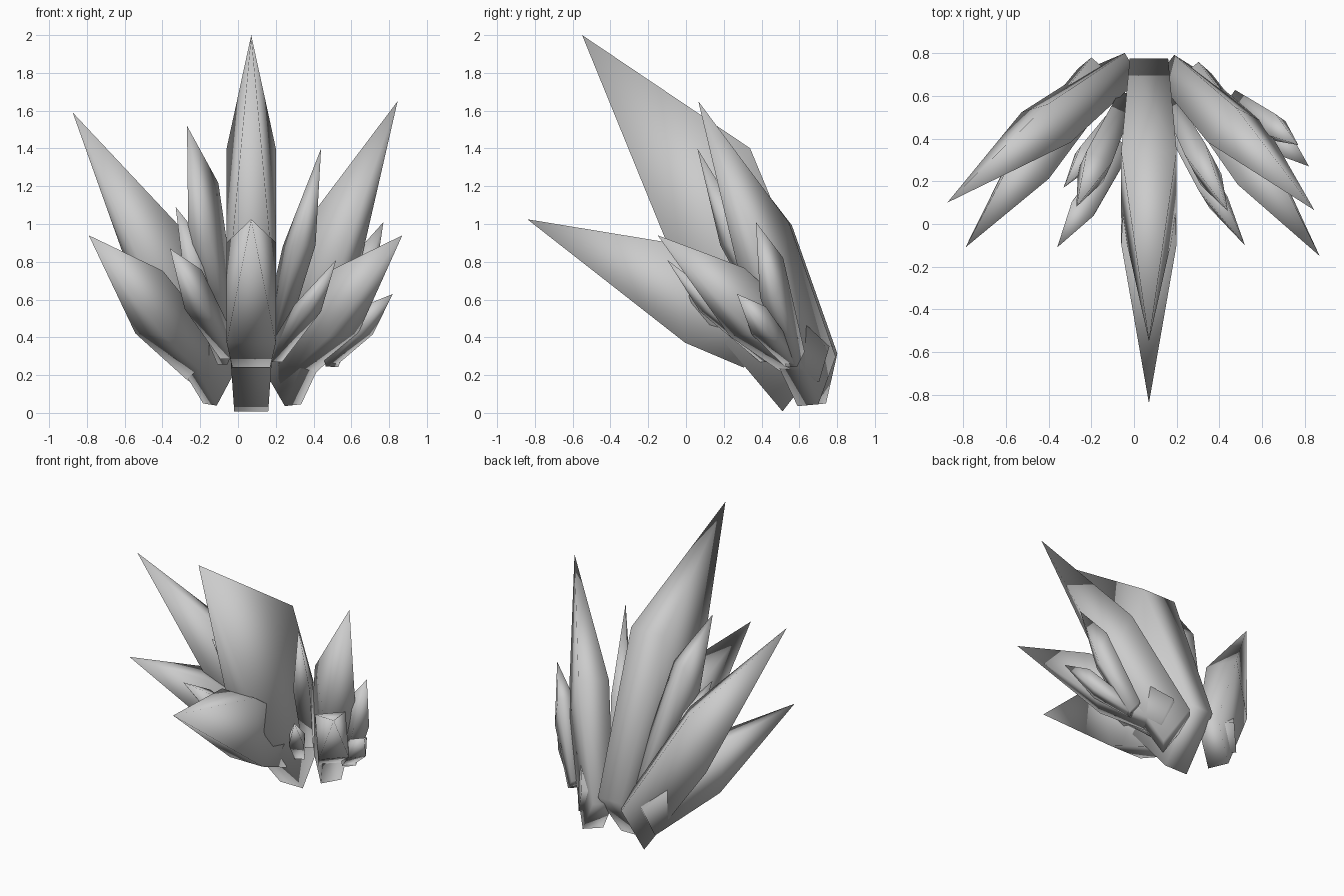
import bpy
from math import radians
from mathutils import Vector, Matrix

if "Cube" in bpy.data.objects:
    bpy.data.objects.remove(bpy.data.objects["Cube"])

# Blade profiles in their own plane: (fraction along axis, fraction above axis)
UPPER = dict(top=(.548, .192), bot=(.31, -.132), btop=(.035, .097), bbot=(-.03, -.09))
SIDE_UPPER = dict(top=(.50, .10), bot=(.36, -.085), btop=(.035, .08), bbot=(-.04, -.08))
LOWER = dict(top=(.51, .165), bot=(.285, -.127), btop=(.0, .11), bbot=(.055, -.107))
SIDE_LOWER = dict(top=(.583, .105), bot=(.40, -.11), btop=(.02, .08), bbot=(-.01, -.08))
SHARD = dict(top=(.70, .085), bot=(.50, -.09), btop=(.03, .06), bbot=(-.02, -.06))
THIN = dict(top=(.48, .04), bot=(.55, -.08), btop=(.03, .05), bbot=(-.02, -.05))


def blade(name, base, tip, prof, half, half_base, roll=0):
    """Four-sided pointed blade from base to tip, rolled about its own axis."""
    b, t = Vector(base), Vector(tip)
    length = (t - b).length
    u = (t - b).normalized()
    side = u.cross(Vector((0, 0, 1))).normalized()
    side = Matrix.Rotation(radians(roll), 3, u) @ side
    v = side.cross(u)
    verts = []
    for a, c, w in (("bbot", "btop", half_base), ("bot", "top", half)):
        for key, s in ((a, -1), (a, 1), (c, 1), (c, -1)):
            p, q = prof[key]
            verts.append(b + u * p * length + v * q * length + side * s * w)
    verts.append(t)
    faces = [(3, 2, 1, 0)]
    for i in range(4):
        j = (i + 1) % 4
        faces += [(i, j, 4 + j, 4 + i), (4 + i, 4 + j, 8)]
    me = bpy.data.meshes.new(name)
    me.from_pydata(verts, [], faces)
    me.update()
    ob = bpy.data.objects.new(name, me)
    bpy.context.collection.objects.link(ob)
    for p in me.polygons:
        p.use_smooth = True
    return ob


# Central pair
blade("centre_upper_blade", (.07, .64, .17), (.07, -.55, 2.0), UPPER, .13, .09)
blade("centre_lower_blade", (.07, .45, .34), (.07, -.84, 1.025), LOWER, .13, .10)

# Large pairs fanning to both sides, tops rolled towards the middle front
blade("left_upper_blade", (-.08, .71, .18), (-.875, .10, 1.59), SIDE_UPPER, .105, .07, -8)
blade("right_upper_blade", (.22, .69, .17), (.845, .065, 1.65), SIDE_UPPER, .105, .07, 8)
blade("left_lower_blade", (-.16, .70, .25), (-.79, -.11, .94), SIDE_LOWER, .10, .09, -5)
blade("right_lower_blade", (.26, .68, .25), (.87, -.15, .94), SIDE_LOWER, .10, .09, 5)

# Small blades filling the gaps
small = [
    ("left_tall_shard", (-.05, .56, .36), (-.27, .08, 1.52), SHARD, .065),
    ("left_middle_shard", (-.06, .54, .30), (-.33, .17, 1.09), SHARD, .05),
    ("left_short_shard", (-.05, .36, .33), (-.36, -.11, .87), SHARD, .06),
    ("right_tall_shard", (.18, .55, .36), (.44, .06, 1.40), THIN, .055),
    ("right_short_shard", (.20, .42, .31), (.52, -.10, .81), THIN, .05),
    ("right_outer_tall_shard", (.48, .58, .28), (.77, .37, 1.01), SHARD, .055),
    ("right_outer_short_shard", (.48, .56, .28), (.82, .27, .63), SHARD, .06),
]
for name, base, tip, prof, w in small:
    blade(name, base, tip, prof, w, w * .65)
